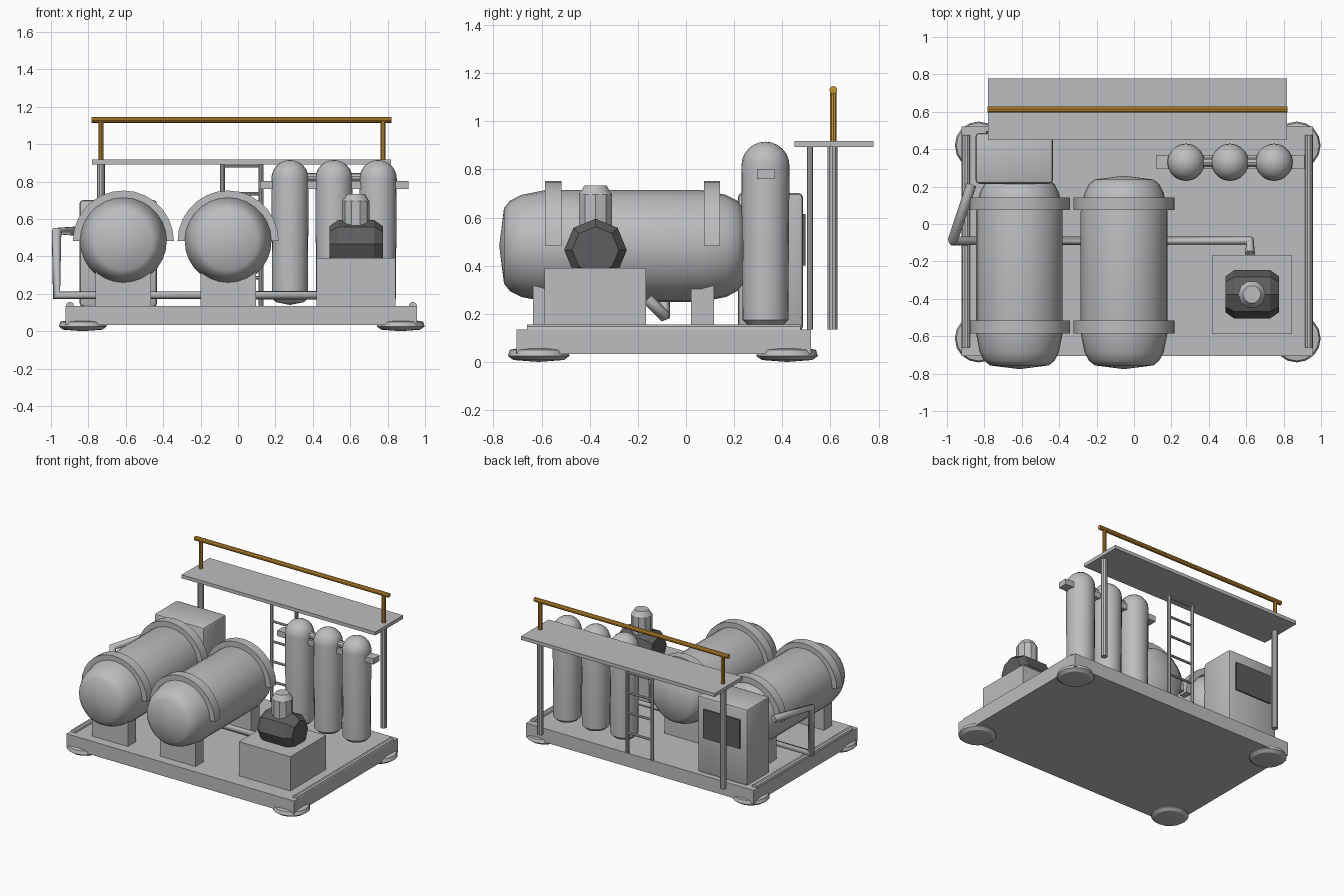
import bpy, bmesh, math
from mathutils import Matrix, Vector

old = bpy.data.objects.get("Cube")
if old:
    bpy.data.objects.remove(old, do_unlink=True)


def material(name, rgb):
    m = bpy.data.materials.new(name)
    m.use_nodes = True
    m.diffuse_color = (*rgb, 1)
    m.node_tree.nodes["Principled BSDF"].inputs["Base Color"].default_value = (*rgb, 1)
    return m


GREY = material("light grey paint", (0.5, 0.51, 0.52))
DARK = material("dark grey", (0.11, 0.11, 0.115))
YELLOW = material("safety yellow", (0.6, 0.29, 0.03))


def finish(name, bm, mat, smooth=True):
    bmesh.ops.recalc_face_normals(bm, faces=bm.faces)
    me = bpy.data.meshes.new(name)
    bm.to_mesh(me)
    bm.free()
    ob = bpy.data.objects.new(name, me)
    bpy.context.collection.objects.link(ob)
    me.materials.append(mat)
    if smooth:
        bpy.ops.object.select_all(action='DESELECT')
        ob.select_set(True)
        bpy.context.view_layer.objects.active = ob
        bpy.ops.object.shade_smooth_by_angle(angle=math.radians(32))
    return ob


def box(name, x, y, z, mat=GREY, bevel=0):
    bm = bmesh.new()
    bmesh.ops.create_cube(bm, size=1)
    size = Vector((x[1] - x[0], y[1] - y[0], z[1] - z[0]))
    mid = Vector((sum(x), sum(y), sum(z))) / 2
    bmesh.ops.scale(bm, vec=size, verts=bm.verts)
    bmesh.ops.translate(bm, vec=mid, verts=bm.verts)
    if bevel:
        bmesh.ops.bevel(bm, geom=bm.edges[:], offset=bevel, segments=2,
                        profile=0.5, affect='EDGES')
    return finish(name, bm, mat, bevel > 0)


def lathe(name, profile, origin, axis='Z', segs=24, mat=GREY):
    """Spin (radius, height) points around the given axis."""
    bm = bmesh.new()
    verts = [bm.verts.new((r, 0, h)) for r, h in profile]
    edges = [bm.edges.new(pair) for pair in zip(verts, verts[1:])]
    bmesh.ops.spin(bm, geom=verts + edges, axis=(0, 0, 1), cent=(0, 0, 0),
                   angle=math.tau, steps=segs)
    bmesh.ops.remove_doubles(bm, verts=bm.verts, dist=1e-4)
    turn = {'X': Matrix.Rotation(math.pi / 2, 4, 'Y'),
            'Y': Matrix.Rotation(-math.pi / 2, 4, 'X'),
            'Z': Matrix.Identity(4)}[axis]
    bm.transform(Matrix.Translation(origin) @ turn)
    return finish(name, bm, mat)


def rod(name, start, length, r, axis='Z', segs=10, mat=GREY):
    return lathe(name, [(0, 0), (r, 0), (r, length), (0, length)], start, axis, segs, mat)


def half_band(name, cx, cz, y, inner, outer, segs=14):
    """Half ring strapped over the top of a tank."""
    bm = bmesh.new()
    ring = [bm.verts.new((cx + r, yy, cz)) for r, yy in
            ((inner, y[0]), (outer, y[0]), (outer, y[1]), (inner, y[1]))]
    face = bm.faces.new(ring)
    cap = bmesh.ops.duplicate(bm, geom=[face])
    bmesh.ops.spin(bm, geom=[face], axis=(0, -1, 0), cent=(cx, 0, cz),
                   angle=math.pi, steps=segs)
    bmesh.ops.remove_doubles(bm, verts=bm.verts, dist=1e-4)
    return finish(name, bm, GREY)


# Skid base, side rails and round feet
box("skid_base", (-0.923, 0.957), (-0.705, 0.52), (0.033, 0.135))
for side, x in (("right", -0.898), ("left", 0.935)):
    rod(f"{side}_skid_rail", (x, -0.66, 0.134), 1.135, 0.022, 'Y')
    for end, y in (("front", -0.612), ("back", 0.42)):
        fx = -0.83 if x < 0 else 0.87
        lathe(f"{end}_{side}_foot",
              [(0, 0), (0.105, 0.008), (0.128, 0.025), (0.12, 0.05), (0.07, 0.06), (0, 0.06)],
              (fx, y, 0), segs=16)

# Horizontal tanks with domed ends, straps and saddles
DOME = [(0, 0.517), (0.157, 0.497), (0.188, 0.472), (0.212, 0.425), (0.232, 0.325)]
TANK = DOME + [(r, -h) for r, h in reversed(DOME)]
for side, x in (("right", -0.613), ("left", -0.053)):
    lathe(f"{side}_tank", TANK, (x, -0.259, 0.482), 'Y', 28)
    for end, strap, saddle in (("front", (-0.585, -0.517), (-0.635, -0.54)),
                               ("back", (0.075, 0.142), (0.02, 0.116))):
        half_band(f"{end}_{side}_tank_strap", x, 0.482, strap, 0.225, 0.27)
        box(f"{end}_{side}_saddle", (x - 0.148, x + 0.148), saddle, (0.13, 0.32))

# Control cabinet with rear panel
box("control_cabinet", (-0.847, -0.433), (0.215, 0.487), (0.13, 0.702), bevel=0.02)
box("cabinet_panel", (-0.79, -0.49), (0.485, 0.497), (0.4, 0.615), DARK)

# Upright filter vessels and their manifold
CAP = [(0.1 * math.cos(a), 0.815 + 0.1 * math.sin(a))
       for a in (math.radians(15 * i) for i in range(7))]
for i, x in enumerate((0.278, 0.513, 0.749)):
    lathe(f"filter_vessel_{i + 1}", [(0, 0.14), (0.075, 0.155), (0.095, 0.175)] + CAP,
          (x, 0.33, 0), segs=20)
box("manifold_bar", (0.117, 0.912), (0.295, 0.368), (0.76, 0.802))
rod("manifold_pipe", (0.278, 0.33, 0.82), 0.471, 0.025, 'X')

# Pump plinth, motor and top fitting
box("pump_plinth", (0.42, 0.843), (-0.587, -0.166), (0.13, 0.39))
lathe("pump_motor", [(0, -0.142), (0.097, -0.142), (0.13, -0.095),
                     (0.13, 0.095), (0.097, 0.142), (0, 0.142)],
      (0.632, -0.376, 0.465), 'X', 8, DARK)
lathe("motor_fitting", [(0, 0.55), (0.073, 0.55), (0.073, 0.695), (0.048, 0.733), (0, 0.733)],
      (0.63, -0.376, 0), segs=10)

# Process pipe running behind the tanks, bent up to the cabinet
curve = bpy.data.curves.new("process_pipe", 'CURVE')
curve.dimensions = '3D'
curve.bevel_depth = 0.027
curve.bevel_resolution = 1
curve.use_fill_caps = True
path = [(-0.87, 0.21, 0.535), (-0.97, -0.09, 0.535), (-0.97, -0.09, 0.192),
        (0.62, -0.09, 0.192), (0.62, -0.16, 0.26)]
spline = curve.splines.new('POLY')
spline.points.add(len(path) - 1)
for point, co in zip(spline.points, path):
    point.co = (*co, 1)
curve.materials.append(GREY)
bpy.context.collection.objects.link(bpy.data.objects.new("process_pipe", curve))

# Raised walkway, legs and handrail
box("walkway_deck", (-0.78, 0.818), (0.45, 0.778), (0.892, 0.918))
for side, x in (("right", -0.733), ("left", 0.775)):
    rod(f"{side}_walkway_leg", (x, 0.609, 0.135), 0.76, 0.022)
    rod(f"{side}_handrail_post", (x, 0.612, 0.915), 0.215, 0.014, mat=YELLOW)
rod("handrail", (-0.782, 0.612, 1.13), 1.602, 0.016, 'X', mat=YELLOW)

# Access ladder
for side, x in (("right", -0.082), ("left", 0.122)):
    rod(f"{side}_ladder_rail", (x, 0.515, 0.135), 0.76, 0.013)
for i in range(5):
    rod(f"ladder_rung_{i + 1}", (-0.082, 0.515, 0.285 + 0.15 * i), 0.204, 0.009, 'X', 8)
